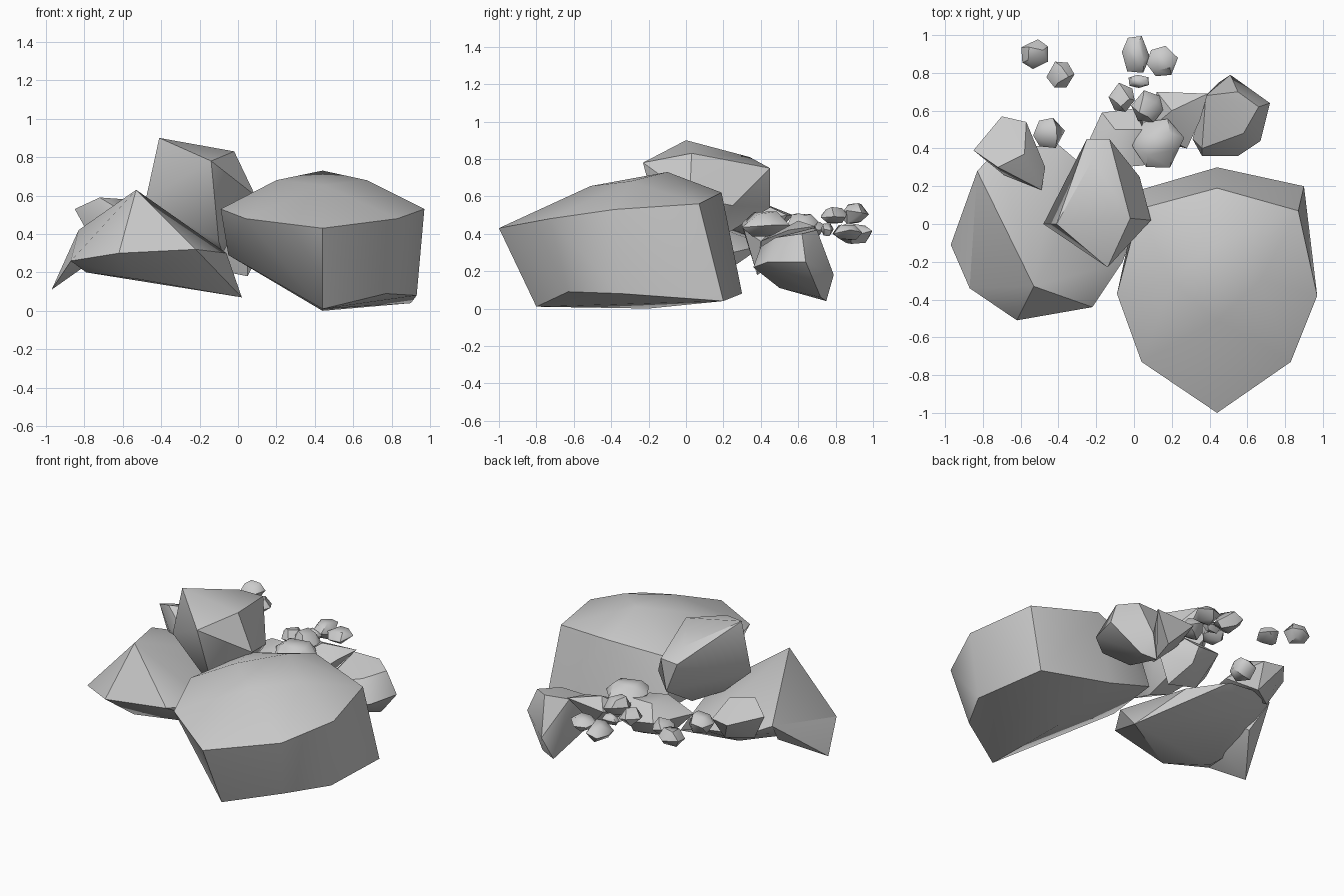
import bpy, bmesh, random
from math import radians, cos, sin, tau


def rock(name, pts, angle=35):
    """Chiselled stone: the convex hull of a few corner points."""
    bm = bmesh.new()
    for p in pts:
        bm.verts.new(p)
    bmesh.ops.convex_hull(bm, input=bm.verts[:])
    junk = [v for v in bm.verts if not v.link_faces]
    bmesh.ops.delete(bm, geom=junk, context='VERTS')
    bmesh.ops.recalc_face_normals(bm, faces=bm.faces[:])
    me = bpy.data.meshes.new(name)
    bm.to_mesh(me)
    bm.free()
    ob = bpy.data.objects.new(name, me)
    bpy.context.collection.objects.link(ob)
    bpy.ops.object.select_all(action='DESELECT')
    ob.select_set(True)
    bpy.context.view_layer.objects.active = ob
    bpy.ops.object.shade_smooth_by_angle(angle=radians(angle))
    return ob


def pebble(name, x, y, z, sx, sy, sz, seed):
    """Small irregular stone: three jittered rings, given half sizes."""
    rnd = random.Random(seed)
    pts = []
    for h, r, n, jitter in ((-1, .6, 3, .1), (-.05, 1, 6, .4), (1, .6, 4, .2)):
        start = rnd.uniform(0, tau)
        for i in range(n):
            a = start + tau * (i + rnd.uniform(-.2, .2)) / n
            pts.append((x + sx * r * cos(a), y + sy * r * sin(a),
                        z + sz * (h + rnd.uniform(-jitter, jitter))))
    return rock(name, pts, 45)


# Large boulder at front right
rock("large_boulder", [
    (.44, -1, .43), (.83, -.73, .48), (.97, -.38, .53), (.87, .07, .56),
    (.44, .19, .62), (.03, .08, .56), (-.09, -.37, .53), (.04, -.73, .48),
    (.44, -.51, .655), (.67, -.3, .68), (.2, -.3, .68), (.44, -.1, .73),
    (.44, -.8, .01), (.77, -.63, .09), (.93, -.35, .08), (.90, .20, .04),
    (.44, .30, .08), (.03, .18, .26), (-.05, -.25, .29), (.12, -.62, .30),
    (.44, -.2, 0)])

# Wide slab at left, with a spike hanging from its left corner
rock("left_slab", [
    (-.53, -.33, .63), (-.62, -.51, .30), (-.87, -.34, .26), (-.88, -.05, .27),
    (-.83, .28, .42), (-.72, .40, .38), (-.40, .42, .34), (-.20, .25, .30),
    (-.06, -.2, .30), (-.22, -.44, .32), (.02, .03, .07),
    (-.52, -.35, .165), (-.79, -.23, .2), (-.35, -.1, .15), (-.6, .3, .27)])
rock("left_slab_spike", [
    (-.97, -.11, .11), (-.87, -.34, .26), (-.83, .28, .42), (-.53, -.33, .63),
    (-.80, -.10, .23), (-.78, .15, .27)])

# Upright stone leaning on top
rock("upper_stone", [
    (-.41, 0, .90), (-.02, .03, .83), (-.14, -.23, .78), (.09, .02, .60),
    (-.48, 0, .58), (-.25, .45, .74), (-.13, .45, .75), (-.22, .34, .81),
    (-.08, .05, .30), (-.28, 0, .40), (-.17, .45, .54), (-.1, -.12, .36),
    (.03, .25, .55)])

# Stone on the back of the slab
rock("back_left_stone", [
    (-.85, .39, .53), (-.70, .57, .50), (-.57, .54, .50), (-.58, .37, .58),
    (-.72, .30, .59), (-.47, .30, .45), (-.49, .18, .45), (-.69, .26, .45),
    (-.60, .45, .35), (-.75, .35, .35)])

# Stone at back right
rock("back_right_stone", [
    (.72, .64, .25), (.51, .79, .18), (.67, .44, .25), (.55, .36, .22),
    (.36, .36, .22), (.36, .40, .33), (.38, .68, .43), (.55, .70, .42),
    (.66, .62, .40), (.45, .75, .04), (.55, .72, .06), (.45, .50, .11),
    (.31, .45, .3), (.58, .48, .38)])

# Flat stones behind the pile
rock("middle_flat_stone", [
    (-.29, .33, .38), (-.17, .59, .38), (0, .61, .36), (.14, .40, .36),
    (.05, .31, .42), (-.08, .30, .44), (-.1, .5, .46), (.05, .5, .46),
    (-.15, .4, .22), (.05, .38, .18), (0, .55, .27)])
rock("wedge_stone", [
    (.12, .70, .42), (.39, .69, .44), (.35, .55, .42), (.28, .40, .36),
    (.08, .50, .38), (.2, .6, .47), (.25, .62, .28), (.2, .42, .26)])

# Loose small stones: x, y, z, half sizes
small = [
    (.13, .425, .45, .14, .14, .06), (.07, .62, .45, .085, .09, .05),
    (-.065, .67, .43, .07, .08, .04), (.025, .755, .42, .065, .035, .03),
    (.01, .895, .40, .075, .11, .05), (.15, .86, .41, .085, .085, .04),
    (-.525, .90, .51, .08, .08, .05), (-.39, .79, .495, .075, .075, .04),
    (-.45, .48, .42, .085, .085, .06)]
for i, s in enumerate(small):
    pebble(f"small_stone_{i + 1}", *s, seed=i + 3)
